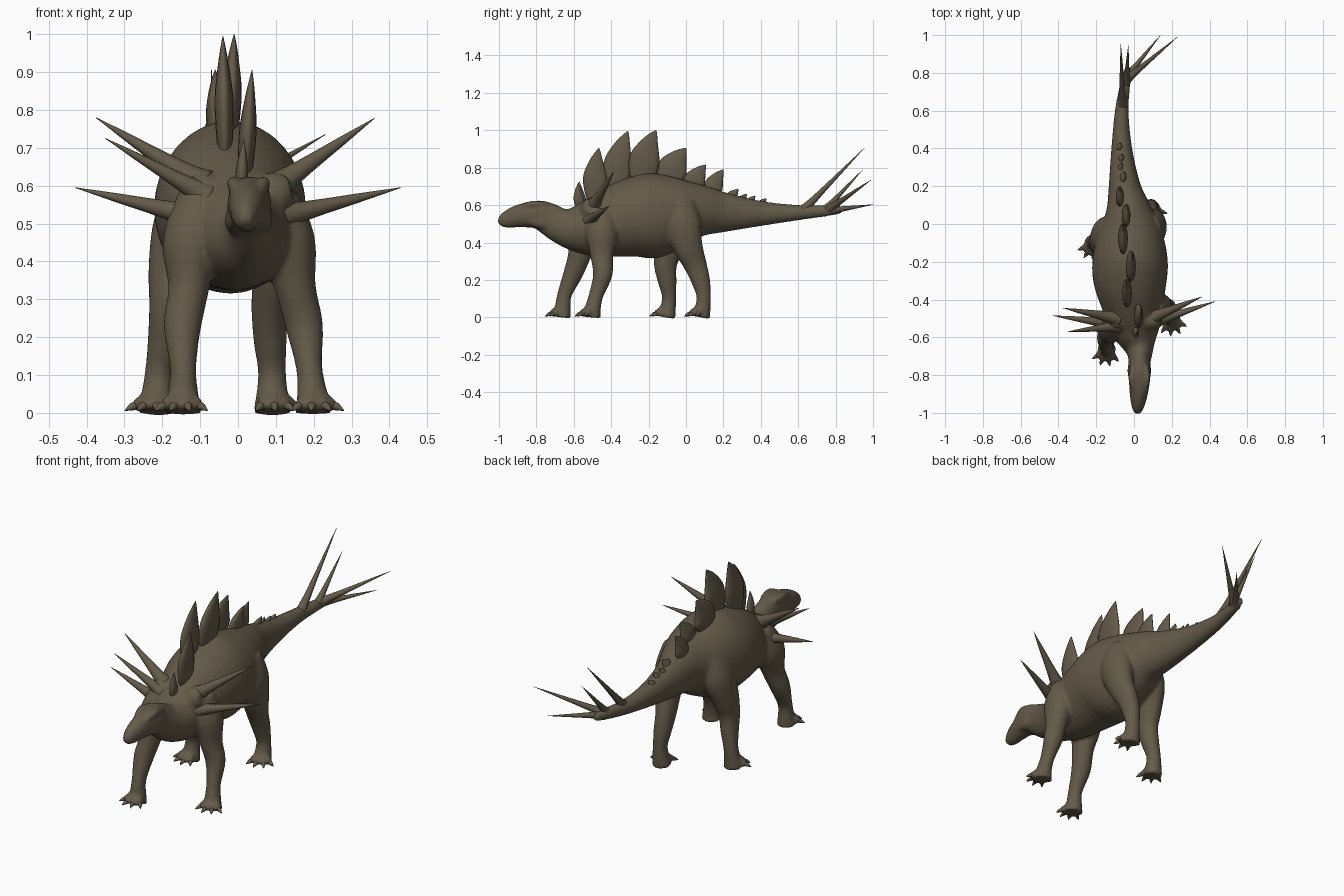
import bpy, bmesh, math
from mathutils import Vector

cube = bpy.data.objects.get("Cube")
if cube:
    bpy.data.objects.remove(cube, do_unlink=True)

# One olive-brown hide colour for the whole animal
HIDE = (0.125, 0.102, 0.066, 1)
hide = bpy.data.materials.new("olive_brown_hide")
hide.use_nodes = True
hide.diffuse_color = HIDE
shader = next(n for n in hide.node_tree.nodes if n.type == 'BSDF_PRINCIPLED')
shader.inputs["Base Color"].default_value = HIDE
shader.inputs["Roughness"].default_value = 0.8


def catmull(a, b, c, d, t):
    return 0.5 * (2 * b + (c - a) * t + (2 * a - 5 * b + 4 * c - d) * t * t
                  + (3 * b - a - 3 * c + d) * t ** 3)


def smooth_path(rings, steps):
    """Fill in rings between the given ones with a spline."""
    result = []
    last = len(rings) - 1
    for i in range(last):
        near = [rings[min(max(i + k, 0), last)] for k in (-1, 0, 1, 2)]
        for s in range(steps):
            result.append([catmull(*values, s / steps) for values in zip(*near)])
    return result + [list(rings[-1])]


def tube(bm, rings, side=(1, 0, 0), sides=20, steps=4):
    """Loft elliptical rings (x, y, z, radius along side, other radius)."""
    path = smooth_path(rings, steps)
    centres = [Vector(p[:3]) for p in path]
    loops = []
    for i, p in enumerate(path):
        ahead = centres[min(i + 1, len(path) - 1)] - centres[max(i - 1, 0)]
        ahead.normalize()
        across = Vector(side)
        across = (across - ahead * across.dot(ahead)).normalized()
        up = ahead.cross(across)
        ra, rb = max(p[3], 0.001), max(p[4], 0.001)
        angles = [math.tau * k / sides for k in range(sides)]
        loops.append([bm.verts.new(centres[i] + across * ra * math.cos(a)
                                   + up * rb * math.sin(a)) for a in angles])
    for low, high in zip(loops, loops[1:]):
        for k in range(sides):
            n = (k + 1) % sides
            bm.faces.new((low[k], low[n], high[n], high[k]))
    bm.faces.new(loops[0][::-1])
    bm.faces.new(loops[-1])


def finish(bm, name):
    bmesh.ops.recalc_face_normals(bm, faces=bm.faces[:])
    for face in bm.faces:
        face.smooth = True
    mesh = bpy.data.meshes.new(name)
    bm.to_mesh(mesh)
    bm.free()
    mesh.materials.append(hide)
    obj = bpy.data.objects.new(name, mesh)
    bpy.context.collection.objects.link(obj)
    return obj


# Head, neck, trunk and tail in one long loft
skin = bmesh.new()
tube(skin, [
    (.02, -.995, .495, .016, .018), (.02, -.97, .515, .032, .042),
    (.025, -.9, .54, .048, .06), (.03, -.8, .55, .058, .075),
    (.03, -.74, .53, .056, .085), (.03, -.67, .49, .072, .095),
    (.015, -.59, .475, .115, .125), (0, -.48, .485, .15, .165),
    (-.02, -.3, .53, .195, .21), (-.02, -.17, .545, .197, .228),
    (-.02, -.03, .56, .165, .187), (-.03, .08, .57, .12, .14),
    (-.05, .2, .562, .085, .108), (-.065, .4, .555, .055, .067),
    (-.065, .6, .56, .036, .041), (-.045, .75, .57, .026, .03),
    (-.03, .83, .575, .016, .02)], sides=32)

# Brow ridges and cheeks
for s in (-1, 1):
    tube(skin, [(.028 + s * .03, -.89, .585, .01, .01),
                (.028 + s * .04, -.82, .605, .018, .02),
                (.028 + s * .035, -.75, .6, .012, .014)])
    tube(skin, [(.028 + s * .03, -.86, .52, .015, .02),
                (.028 + s * .038, -.78, .51, .025, .035),
                (.028 + s * .03, -.7, .49, .02, .03)])

# Legs: shared thickness profiles, one stride path for each leg
FRONT = [(.07, .08), (.075, .088), (.054, .062), (.05, .052), (.035, .039),
         (.042, .044), (.05, .05)]
REAR = [(.06, .08), (.073, .1), (.062, .08), (.05, .062), (.044, .05),
        (.037, .038), (.05, .05)]
FRONT_Z = (.56, .45, .33, .23, .12, .04, 0)
REAR_Z = (.62, .5, .38, .28, .19, .1, 0)
legs = [
    (FRONT, FRONT_Z, (.09, .13, .152, .175, .188, .197, .198),
     (-.46, -.45, -.45, -.445, -.48, -.5, -.505), .25),
    (FRONT, FRONT_Z, (-.09, -.125, -.13, -.147, -.145, -.145, -.145),
     (-.49, -.54, -.57, -.605, -.65, -.66, -.665), -.1),
    (REAR, REAR_Z, (.08, .1, .1, .085, .085, .09, .09),
     (-.03, -.02, .01, .05, .08, .095, .08), .4),
    (REAR, REAR_Z, (-.11, -.15, -.175, -.185, -.195, -.21, -.215),
     (-.05, -.06, -.09, -.11, -.1, -.09, -.105), -.3),
]
claws = bmesh.new()
for sizes, heights, xs, ys, turn in legs:
    tube(skin, [(x, y, z, *r) for x, y, z, r in zip(xs, ys, heights, sizes)])
    # Splayed toes with pointed claws
    for k in range(4):
        angle = turn + (k - 1.5) * .6
        out = Vector((math.sin(angle), -math.cos(angle), 0))
        foot = Vector((xs[-1], ys[-1], 0))
        tube(skin, [(*(foot + out * d + Vector((0, 0, z))), r, r)
                    for d, z, r in ((.01, .05, .02), (.045, .026, .019),
                                    (.066, .017, .013))], (0, 0, 1), 12)
        tube(claws, [(*(foot + out * d + Vector((0, 0, z))), r, r)
                     for d, z, r in ((.05, .022, .012), (.07, .016, .01),
                                     (.09, .006, .001))], (0, 0, 1), 8)
finish(claws, "toe_claws")

# Low swellings where the shoulder spikes grow
for s in (-1, 1):
    tube(skin, [(s * .05, -.5, .55, .07, .07), (s * .105, -.51, .58, .055, .06),
                (s * .14, -.51, .59, .03, .035)], (0, 1, 0))

body = finish(skin, "body")
remesh = body.modifiers.new("blend_parts", 'REMESH')
remesh.mode = 'VOXEL'
remesh.voxel_size = .009
remesh.use_smooth_shade = True
soften = body.modifiers.new("soften_joints", 'SMOOTH')
soften.factor = .5
soften.iterations = 5


# Spikes: slightly flared at the root, pointed at the tip
def spike(name, root, tip, radius):
    bm = bmesh.new()
    a, b = Vector(root), Vector(tip)
    side = (0, 0, 1) if abs(b.x - a.x) > abs(b.z - a.z) else (1, 0, 0)
    tube(bm, [(*a.lerp(b, t), radius * r, radius * r) for t, r in
              ((0, 1.3), (.15, .9), (.4, .6), (.7, .33), (1, .02))], side, 12)
    finish(bm, name)


spike("left_lower_shoulder_spike", (.1, -.52, .515), (.43, -.41, .595), .033)
spike("left_upper_shoulder_spike", (.09, -.5, .59), (.36, -.385, .778), .035)
spike("right_lower_shoulder_spike", (-.1, -.53, .515), (-.43, -.485, .595), .033)
spike("right_upper_shoulder_spike", (-.09, -.5, .6), (-.375, -.445, .78), .035)
spike("right_front_shoulder_spike", (-.08, -.54, .57), (-.35, -.57, .725), .03)
spike("tall_tail_spike", (-.06, .63, .575), (-.07, .953, .905), .021)
spike("short_tail_spike", (-.04, .75, .58), (-.03, .945, .79), .018)
spike("outer_tail_spike", (-.045, .76, .575), (.23, .99, .735), .021)
spike("end_tail_spike", (-.045, .77, .57), (.14, 1, .603), .02)

# Leaf-shaped back plates: root y, root z, tip (x, y, z), half width
plates = [
    (-.56, .56, (.015, -.575, .72), .026),
    (-.47, .6, (.037, -.465, .905), .063),
    (-.37, .67, (-.04, -.31, .995), .074),
    (-.23, .71, (-.01, -.16, 1), .08),
    (-.09, .7, (-.06, .0, .905), .08),
    (.03, .66, (-.035, .105, .815), .058),
    (.13, .63, (-.075, .2, .79), .05),
    (.235, .615, (-.05, .28, .685), .03),
    (.29, .6, (-.065, .325, .66), .022),
    (.34, .595, (-.06, .37, .65), .022),
    (.4, .59, (-.07, .43, .635), .02),
]
for number, (y, z, tip, width) in enumerate(plates, 1):
    plate = bmesh.new()
    root = Vector((.6 * tip[0] - .025 - .04 * y, y, z))
    rings = []
    for t, w in ((0, .7), (.25, .95), (.5, 1), (.75, .62), (.92, .25), (1, .03)):
        centre = root.lerp(Vector(tip), t)
        centre.y -= width * .3 * math.sin(math.pi * t)
        rings.append((*centre, width * w, (.012 + width * .17) * w))
    tube(plate, rings, (0, 1, 0), 16)
    finish(plate, f"back_plate_{number}")
